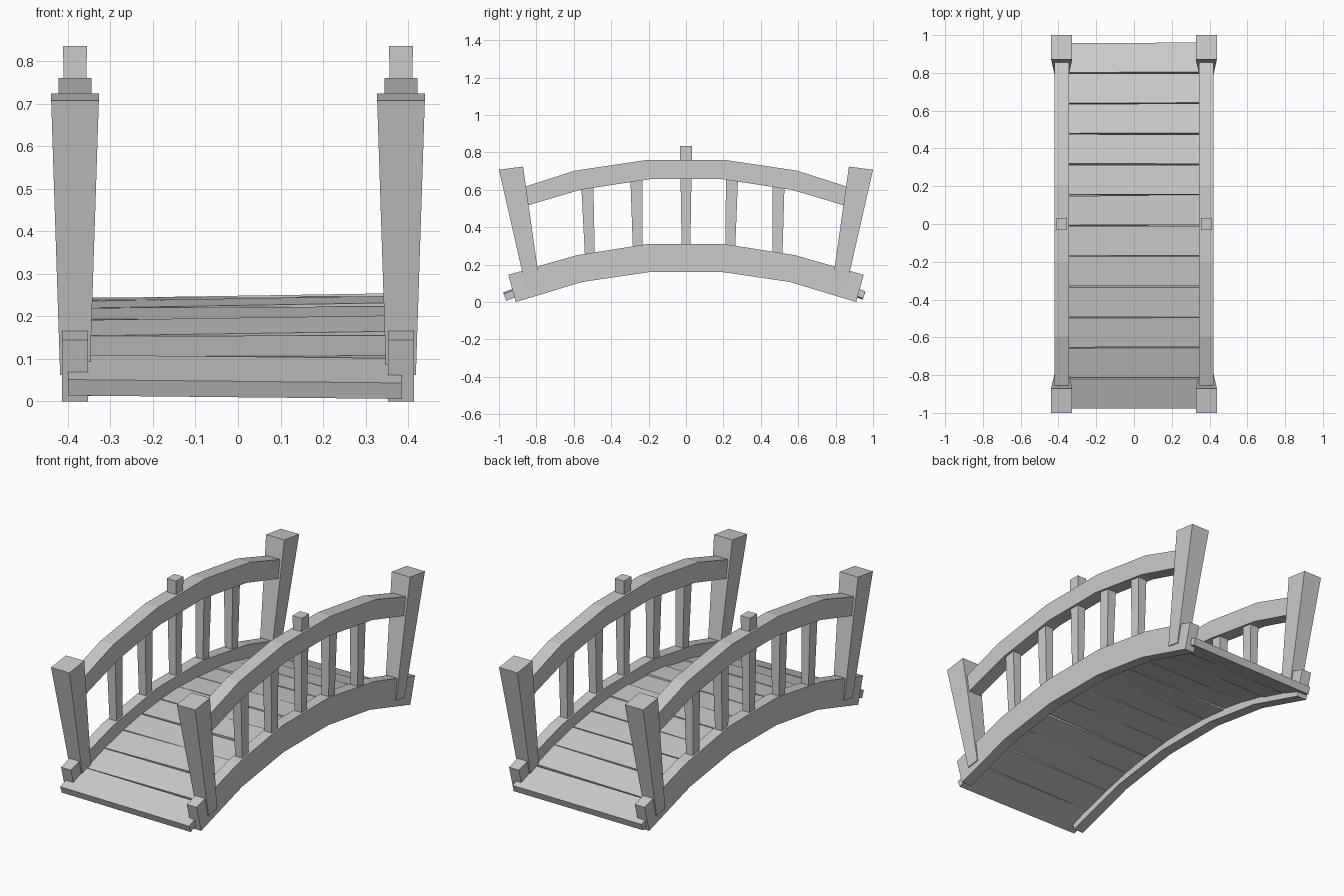
import bpy, bmesh, math, random
from mathutils import Vector

if "Cube" in bpy.data.objects:
    bpy.data.objects.remove(bpy.data.objects["Cube"])

random.seed(4)
SIDE_X = 0.383  # centre line of each railing


def make_object(name, verts, faces):
    mesh = bpy.data.meshes.new(name)
    mesh.from_pydata(verts, [], faces)
    bm = bmesh.new()
    bm.from_mesh(mesh)
    bmesh.ops.recalc_face_normals(bm, faces=bm.faces)
    bm.to_mesh(mesh)
    bm.free()
    obj = bpy.data.objects.new(name, mesh)
    bpy.context.collection.objects.link(obj)
    return obj


def mirror(obj, x=True, y=False):
    mod = obj.modifiers.new("mirror", 'MIRROR')
    mod.use_axis = (x, y, False)


def curved_beam(name, top, bottom, half_width):
    """Beam through half-profiles of (y, z), reflected front to back."""
    top = top + [(-y, z) for y, z in reversed(top)]
    bottom = bottom + [(-y, z) for y, z in reversed(bottom)]
    verts, faces = [], []
    for (ty, tz), (by, bz) in zip(top, bottom):
        for s in (-1, 1):
            verts += [(SIDE_X + s * half_width, ty, tz), (SIDE_X + s * half_width, by, bz)]
    for i in range(len(top) - 1):
        a, b = 4 * i, 4 * i + 4
        for j, k in ((0, 1), (1, 3), (3, 2), (2, 0)):
            faces.append((a + j, a + k, b + k, b + j))
    faces += [(0, 1, 3, 2), tuple(len(verts) - 4 + j for j in (0, 1, 3, 2))]
    obj = make_object(name, verts, faces)
    mirror(obj)
    return obj


def tapered_bar(name, low, high, low_hx, high_hx, both_ends=False):
    """Bar from low to high; each end is ((y, z), (y, z))."""
    verts = []
    for end, h in ((low, low_hx), (high, high_hx)):
        (y0, z0), (y1, z1) = end
        verts += [(SIDE_X - h, y0, z0), (SIDE_X + h, y0, z0),
                  (SIDE_X + h, y1, z1), (SIDE_X - h, y1, z1)]
    faces = [(0, 1, 2, 3), (4, 5, 6, 7)] + [(i, (i + 1) % 4, 4 + (i + 1) % 4, 4 + i) for i in range(4)]
    obj = make_object(name, verts, faces)
    mirror(obj, True, both_ends)
    return obj


# Side beams and handrails
curved_beam("side_beam", [(-0.95, 0.145), (-0.585, 0.25), (-0.205, 0.31)],
            [(-0.91, 0.0), (-0.555, 0.107), (-0.195, 0.16)], 0.03)
curved_beam("handrail", [(-0.89, 0.607), (-0.595, 0.702), (-0.205, 0.76)],
            [(-0.86, 0.512), (-0.565, 0.6), (-0.19, 0.657)], 0.039)

# Leaning corner posts
tapered_bar("corner_post", ((-0.853, 0.062), (-0.779, 0.074)),
            ((-1.0, 0.707), (-0.871, 0.724)), 0.035, 0.056, True)

# Balusters, with the middle one rising through the handrail
for yb, yt in ((-0.513, -0.529), (-0.257, -0.266), (0.236, 0.247), (0.489, 0.495)):
    zb = 0.27 - 0.2 * yb * yb
    zt = 0.72 - 0.2 * yt * yt
    tapered_bar("baluster", ((yb - 0.026, zb), (yb + 0.026, zb)),
                ((yt - 0.033, zt), (yt + 0.033, zt)), 0.021, 0.027)
tapered_bar("middle_baluster", ((-0.023, 0.27), (0.023, 0.27)),
            ((-0.032, 0.835), (0.032, 0.835)), 0.02, 0.028)


# Deck planks laid along the arch, slightly uneven
def deck_z(y):
    return 0.246 - 0.208 * y * y


COUNT = 12
pitch = 1.94 / COUNT
for i in range(COUNT):
    y0 = -0.975 + i * pitch
    y1 = y0 + pitch - 0.006
    tilt = -0.004 if i == 0 else random.uniform(0.0, 0.007)
    lift = random.uniform(-0.002, 0.003)
    slope = Vector((0, y1 - y0, deck_z(y1) - deck_z(y0))).normalized()
    normal = Vector((0, -slope.z, slope.y))
    x0, x1 = (-0.4, 0.385) if i in (0, COUNT - 1) else (-0.38, 0.38)
    verts = []
    for x, s in ((x0, -1), (x1, 1)):
        skew = random.uniform(-0.002, 0.002)
        for y in (y0, y1):
            top = Vector((x, y + skew, deck_z(y) + lift + s * tilt))
            verts += [top, top - normal * 0.04]
    make_object("deck_plank", verts, [(0, 1, 3, 2), (4, 5, 7, 6), (0, 1, 5, 4),
                                      (2, 3, 7, 6), (0, 2, 6, 4), (1, 3, 7, 5)])
